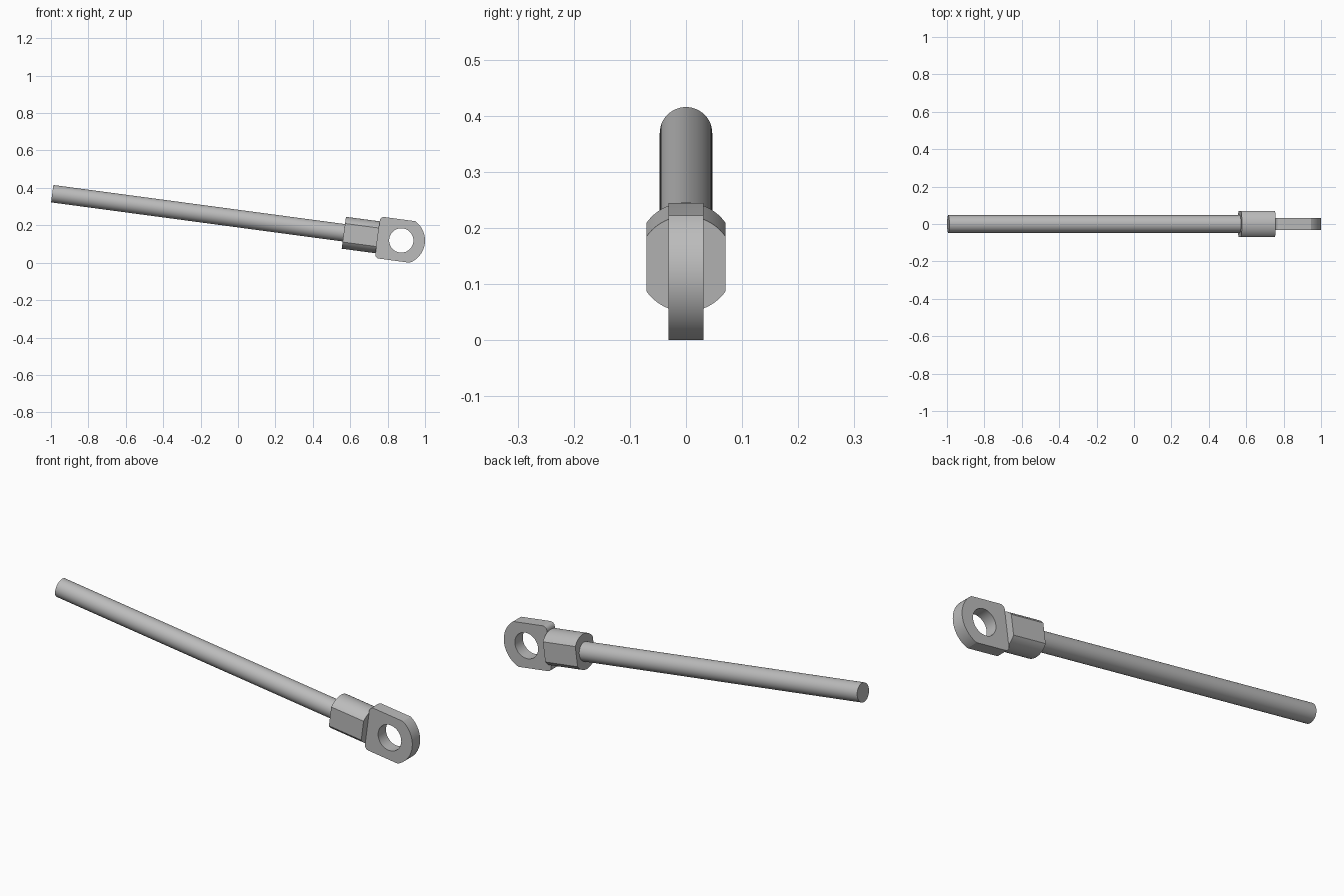
import bpy, bmesh
from math import sin, cos, acos, asin, pi, radians
from mathutils import Matrix, Vector

cube = bpy.data.objects.get("Cube")
if cube:
    bpy.data.objects.remove(cube)

steel = bpy.data.materials.new("grey_steel")
steel.use_nodes = True
GREY = (0.5, 0.5, 0.5, 1)
steel.diffuse_color = GREY
steel.node_tree.nodes["Principled BSDF"].inputs["Base Color"].default_value = GREY

# Everything is laid out along x around the eye centre, then tilted about y
TILT = Matrix.Translation((0.873, 0, 0.119)) @ Matrix.Rotation(radians(7.63), 4, 'Y')


def arc(cx, cy, r, a0, a1, n):
    return [(cx + r * cos(a0 + (a1 - a0) * i / n), cy + r * sin(a0 + (a1 - a0) * i / n))
            for i in range(n + 1)]


def prism(name, profile, place, depth):
    """Extrude a closed 2D profile, with place mapping (a, b) to the start point."""
    bm = bmesh.new()
    face = bm.faces.new([bm.verts.new(place(a, b)) for a, b in profile])
    top = bmesh.ops.extrude_face_region(bm, geom=[face])["geom"]
    bmesh.ops.translate(bm, vec=depth, verts=[v for v in top if isinstance(v, bmesh.types.BMVert)])
    bmesh.ops.recalc_face_normals(bm, faces=bm.faces)
    mesh = bpy.data.meshes.new(name)
    bm.to_mesh(mesh)
    bm.free()
    mesh.materials.append(steel)
    obj = bpy.data.objects.new(name, mesh)
    bpy.context.collection.objects.link(obj)
    obj.matrix_world = TILT
    return obj


def along_x(name, profile, x0, x1):
    return prism(name, profile, lambda a, b: Vector((x0, a, b)), Vector((x1 - x0, 0, 0)))


def along_y(name, profile, half):
    return prism(name, profile, lambda a, b: Vector((a, -half, b)), Vector((0, 2 * half, 0)))


# Long round rod
rod = along_x("rod", arc(0, 0, 0.0468, 0, 2 * pi, 48)[:-1], -1.883, -0.3)

# Round collar with a wrench flat on each side
R, FLAT = 0.086, 0.07
a = acos(FLAT / R)
collar_profile = arc(0, 0, R, a, pi - a, 24) + arc(0, 0, R, pi + a, 2 * pi - a, 24)
collar = along_x("collar", collar_profile, -0.31, -0.127)

# Eye plate: rounded nose, flat top and bottom, small rounded back corners
NOSE, HALF, BACK, FILLET = 0.127, 0.112, -0.128, 0.022
b = asin(HALF / NOSE)
eye_profile = (arc(0, 0, NOSE, -b, b, 32)
               + arc(BACK + FILLET, HALF - FILLET, FILLET, pi / 2, pi, 6)
               + arc(BACK + FILLET, FILLET - HALF, FILLET, pi, 1.5 * pi, 6))
eye = along_y("eye_plate", eye_profile, 0.0315)

# Pin hole through the eye
cutter = along_y("hole_cutter", arc(0, 0, 0.065, 0, 2 * pi, 48)[:-1], 0.1)
cutter.hide_render = True
cut = eye.modifiers.new("pin_hole", 'BOOLEAN')
cut.operation = 'DIFFERENCE'
cut.solver = 'EXACT'
cut.object = cutter
bpy.context.view_layer.objects.active = eye
bpy.ops.object.modifier_apply(modifier=cut.name)
bpy.data.objects.remove(cutter)

# Smooth round walls, keep the hard edges
for obj in (rod, collar, eye):
    bpy.ops.object.select_all(action='DESELECT')
    obj.select_set(True)
    bpy.context.view_layer.objects.active = obj
    bpy.ops.object.shade_smooth_by_angle(angle=radians(20))
